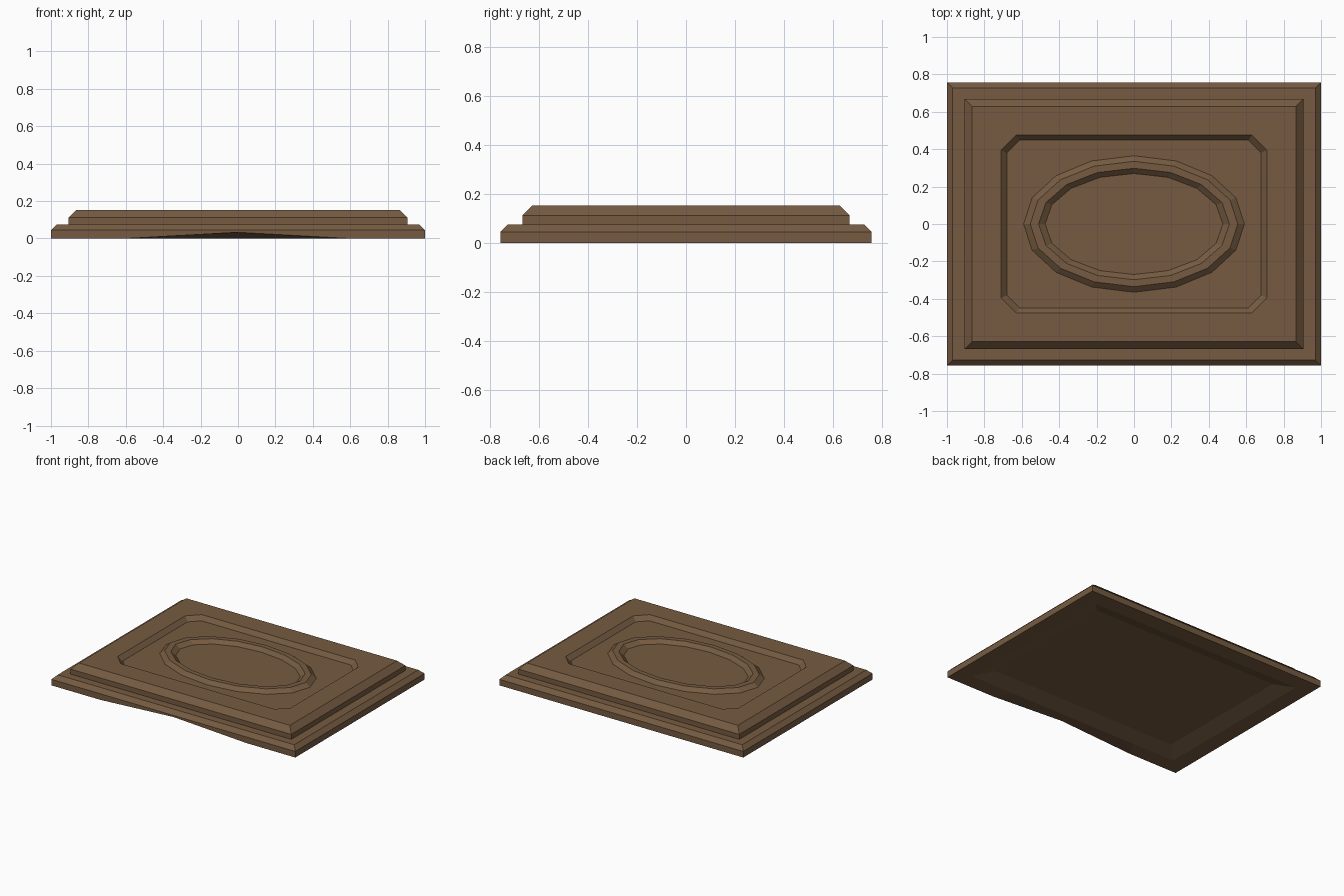
import bpy, bmesh, math

if "Cube" in bpy.data.objects:
    bpy.data.objects.remove(bpy.data.objects["Cube"])

wood = bpy.data.materials.new("brown_wood")
wood.diffuse_color = (0.180, 0.105, 0.053, 1)
wood.use_nodes = True
wood.node_tree.nodes["Principled BSDF"].inputs["Base Color"].default_value = wood.diffuse_color

bm = bmesh.new()


def make_loop(points):
    verts = [bm.verts.new(p) for p in points]
    for a, b in zip(verts, verts[1:] + verts[:1]):
        bm.edges.new((a, b))
    return verts


def rect(x, y, z, lift=0.0):
    # rectangle with three extra points on the front edge for its warp
    return make_loop([(-x, -y, z), (-0.6 * x, -y, z), (0, -y, z + lift), (0.6 * x, -y, z),
                      (x, -y, z), (x, y, z), (-x, y, z)])


def octagon(x, y, c, z):
    return make_loop([(-x + c, -y, z), (x - c, -y, z), (x, -y + c, z), (x, y - c, z),
                      (x - c, y, z), (-x + c, y, z), (-x, y - c, z), (-x, -y + c, z)])


def ellipse(x, y, z, n=16):
    return make_loop([(x * math.cos(2 * math.pi * i / n), y * math.sin(2 * math.pi * i / n), z)
                      for i in range(n)])


def join(a, b):
    n = len(a)
    for i in range(n):
        j = (i + 1) % n
        bm.faces.new((a[i], a[j], b[j], b[i]))


def stack(loops):
    for a, b in zip(loops, loops[1:]):
        join(a, b)
    return loops


def loop_edges(vs):
    return [bm.edges.get((a, b)) for a, b in zip(vs, vs[1:] + vs[:1])]


def flat_between(a, b):
    bmesh.ops.triangle_fill(bm, edges=loop_edges(a) + loop_edges(b), use_beauty=True)


# hollow underside, stepped moulding and upper slab
body = stack([
    rect(0.77, 0.53, 0.035),
    rect(0.88, 0.64, 0.0),
    rect(1.0, 0.757, 0.0, 0.033),
    rect(1.0, 0.757, 0.045),
    rect(0.97, 0.727, 0.075),
    rect(0.905, 0.668, 0.075),
    rect(0.905, 0.668, 0.112),
    rect(0.865, 0.628, 0.153),
])
bm.faces.new(body[0])

# sunken panel with clipped corners
panel = stack([octagon(0.71, 0.475, 0.08, 0.153), octagon(0.68, 0.448, 0.068, 0.122)])
flat_between(body[-1], panel[0])

# raised oval ring with a sunken centre
ring = stack([
    ellipse(0.59, 0.365, 0.122),
    ellipse(0.555, 0.335, 0.148),
    ellipse(0.51, 0.298, 0.148),
    ellipse(0.475, 0.270, 0.122),
])
flat_between(panel[-1], ring[0])
bm.faces.new(ring[-1])

bmesh.ops.recalc_face_normals(bm, faces=bm.faces[:])
mesh = bpy.data.meshes.new("plaque_base")
bm.to_mesh(mesh)
bm.free()
mesh.materials.append(wood)
plaque = bpy.data.objects.new("plaque_base", mesh)
bpy.context.collection.objects.link(plaque)
